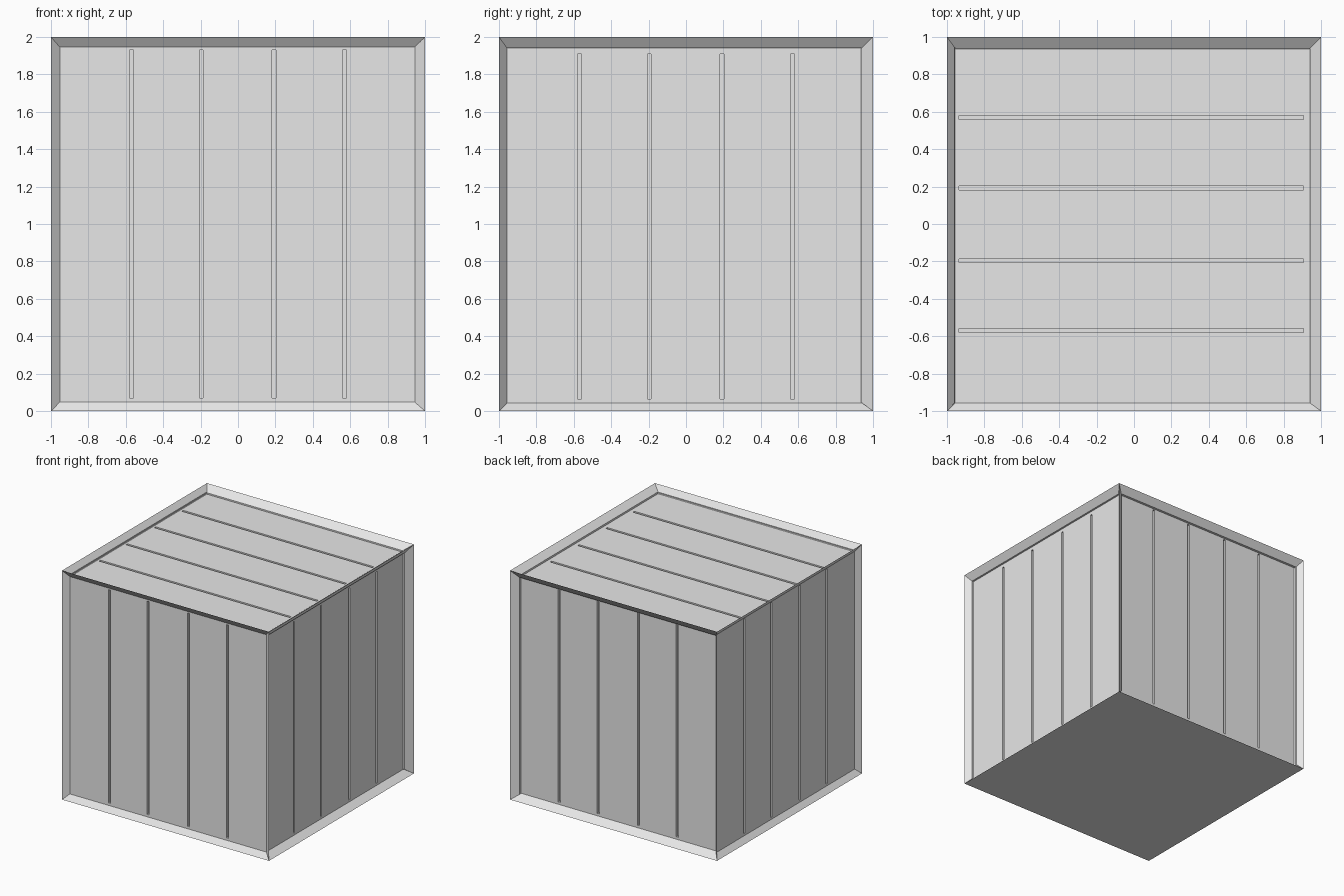
import bpy, bmesh
from mathutils import Vector

if "Cube" in bpy.data.objects:
    bpy.data.objects.remove(bpy.data.objects["Cube"], do_unlink=True)

# Single plain grey
grey = bpy.data.materials.new("plain_grey")
grey.use_nodes = True
colour = (0.8, 0.8, 0.8, 1)
grey.diffuse_color = colour
grey.node_tree.nodes["Principled BSDF"].inputs["Base Color"].default_value = colour

X, Y, Z = (Vector(v) for v in ((1, 0, 0), (0, 1, 0), (0, 0, 1)))
CENTRE = Z.copy()

# Recessed sides: outward normal, plank direction, border, depth, groove start, groove end
SIDES = [
    (-Y, Z, 0.067, 0.04, -0.931, 0.931),
    (Y, Z, 0.067, 0.065, -0.931, 0.931),
    (X, Z, 0.062, 0.06, -0.936, 0.91),
    (-X, Z, 0.062, 0.04, -0.936, 0.936),
    (Z, X, 0.062, 0.06, -0.936, 0.905),
]
GROOVES = (-0.57, -0.197, 0.193, 0.57)
GROOVE_WIDTH, GROOVE_DEPTH = 0.02, 0.02


def make_object(name, bm):
    bmesh.ops.recalc_face_normals(bm, faces=bm.faces)
    mesh = bpy.data.meshes.new(name)
    bm.to_mesh(mesh)
    bm.free()
    mesh.materials.append(grey)
    obj = bpy.data.objects.new(name, mesh)
    bpy.context.collection.objects.link(obj)
    return obj


def add_box(bm, a, b):
    verts = bmesh.ops.create_cube(bm, size=1)["verts"]
    for v in verts:
        v.co = Vector([(a[i] + b[i]) / 2 + v.co[i] * abs(b[i] - a[i]) for i in range(3)])


# Crate body with each side sunk inside a raised frame
bm = bmesh.new()
add_box(bm, (-1, -1, 0), (1, 1, 2))
bm.normal_update()
for normal, along, border, depth, start, end in SIDES:
    face = max(bm.faces, key=lambda f: (f.calc_center_median() - CENTRE).dot(normal)
               + f.normal.dot(normal) * 10 + f.calc_area() * 0.1)
    bmesh.ops.inset_individual(bm, faces=[face], thickness=border, depth=-depth)
    bm.normal_update()
crate = make_object("crate", bm)

# Grooves between the planks
bm = bmesh.new()
for normal, along, border, depth, start, end in SIDES:
    across = normal.cross(along)
    if across.dot(X + Y) < 0:
        across = -across
    for g in GROOVES:
        low = normal * (1 - depth - GROOVE_DEPTH) + along * start + across * (g - GROOVE_WIDTH / 2)
        high = normal * (1 - depth / 2) + along * end + across * (g + GROOVE_WIDTH / 2)
        add_box(bm, CENTRE + low, CENTRE + high)
cutter = make_object("groove_cutter", bm)
cutter.hide_render = True

cut = crate.modifiers.new("plank_grooves", "BOOLEAN")
cut.operation = "DIFFERENCE"
cut.solver = "EXACT"
cut.object = cutter
bpy.context.view_layer.objects.active = crate
bpy.ops.object.modifier_apply(modifier=cut.name)
bpy.data.objects.remove(cutter, do_unlink=True)
